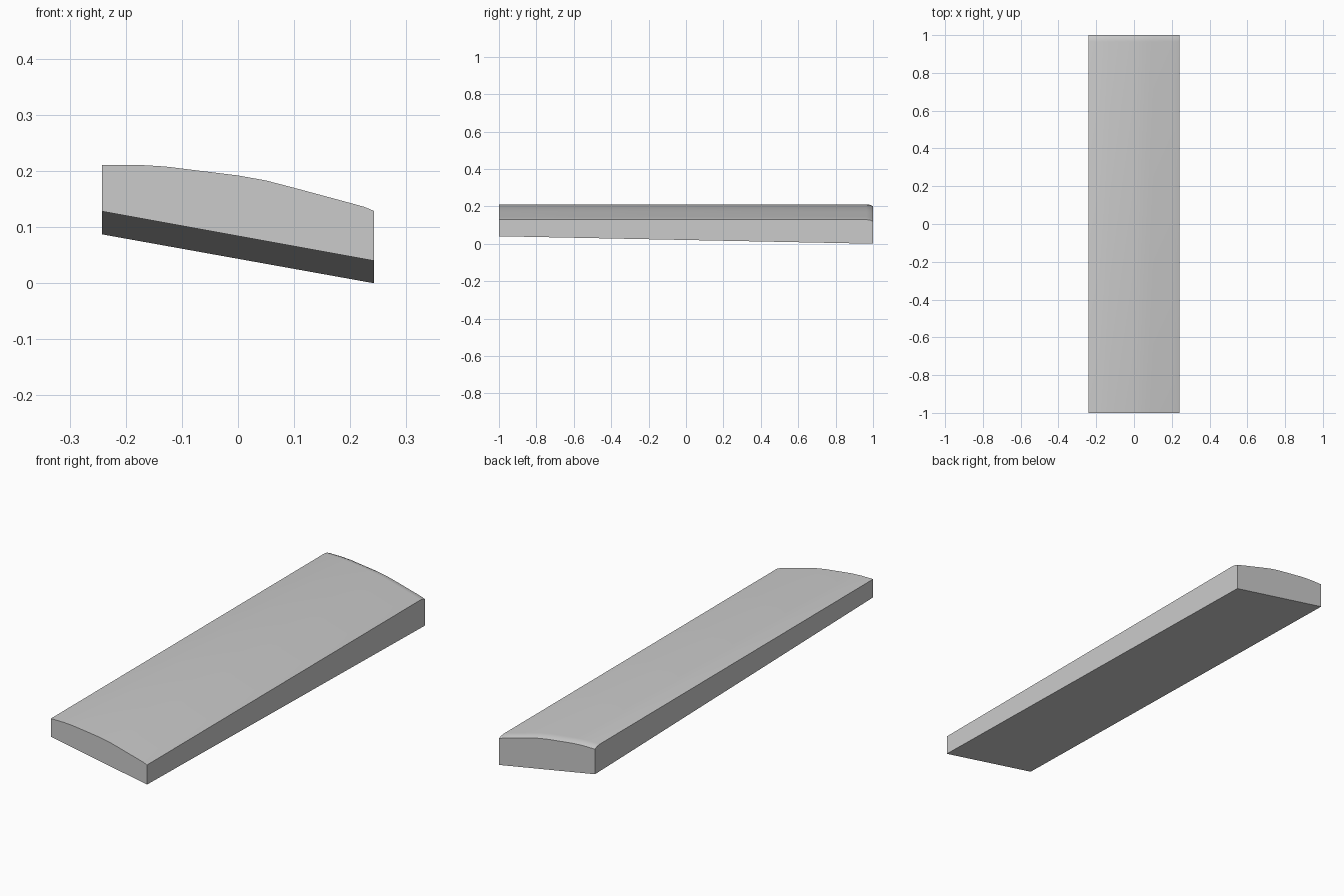
import bpy, bmesh

if "Cube" in bpy.data.objects:
    bpy.data.objects.remove(bpy.data.objects["Cube"])

# Crowned top profile (x, z), left to right
TOP = [(-0.242, 0.211), (-0.18, 0.211), (-0.13, 0.208), (-0.065, 0.2),
       (0.0, 0.192), (0.05, 0.183), (0.1, 0.17), (0.15, 0.1565),
       (0.2, 0.143), (0.225, 0.136), (0.242, 0.129)]
# Sections along the length: (y, drop of the top), eased over at the back end
SECTIONS = [(-1.0, 0.0), (0.965, 0.0), (0.985, 0.003), (1.0, 0.01)]


def section(bm, y, drop):
    """One closed cross-section; the sloped underside lowers towards the back."""
    t = (y + 1) / 2
    bottom = [(0.242, 0.04 * (1 - t)), (-0.242, 0.128 + (0.087 - 0.128) * t)]
    points = [(x, z - drop) for x, z in TOP] + bottom
    return [bm.verts.new((x, y, z)) for x, z in points]


# Plank body lofted through the sections
bm = bmesh.new()
rings = [section(bm, y, d) for y, d in SECTIONS]
n = len(rings[0])
for a, b in zip(rings, rings[1:]):
    for i in range(n):
        j = (i + 1) % n
        bm.faces.new((a[i], a[j], b[j], b[i]))
bm.faces.new(rings[0])
bm.faces.new(rings[-1])
bmesh.ops.recalc_face_normals(bm, faces=bm.faces)

mesh = bpy.data.meshes.new("curved_plank")
bm.to_mesh(mesh)
bm.free()
plank = bpy.data.objects.new("curved_plank", mesh)
bpy.context.collection.objects.link(plank)

# Smooth crown with crisp sides
bpy.context.view_layer.objects.active = plank
plank.select_set(True)
bpy.ops.object.shade_smooth_by_angle(angle=0.6)
